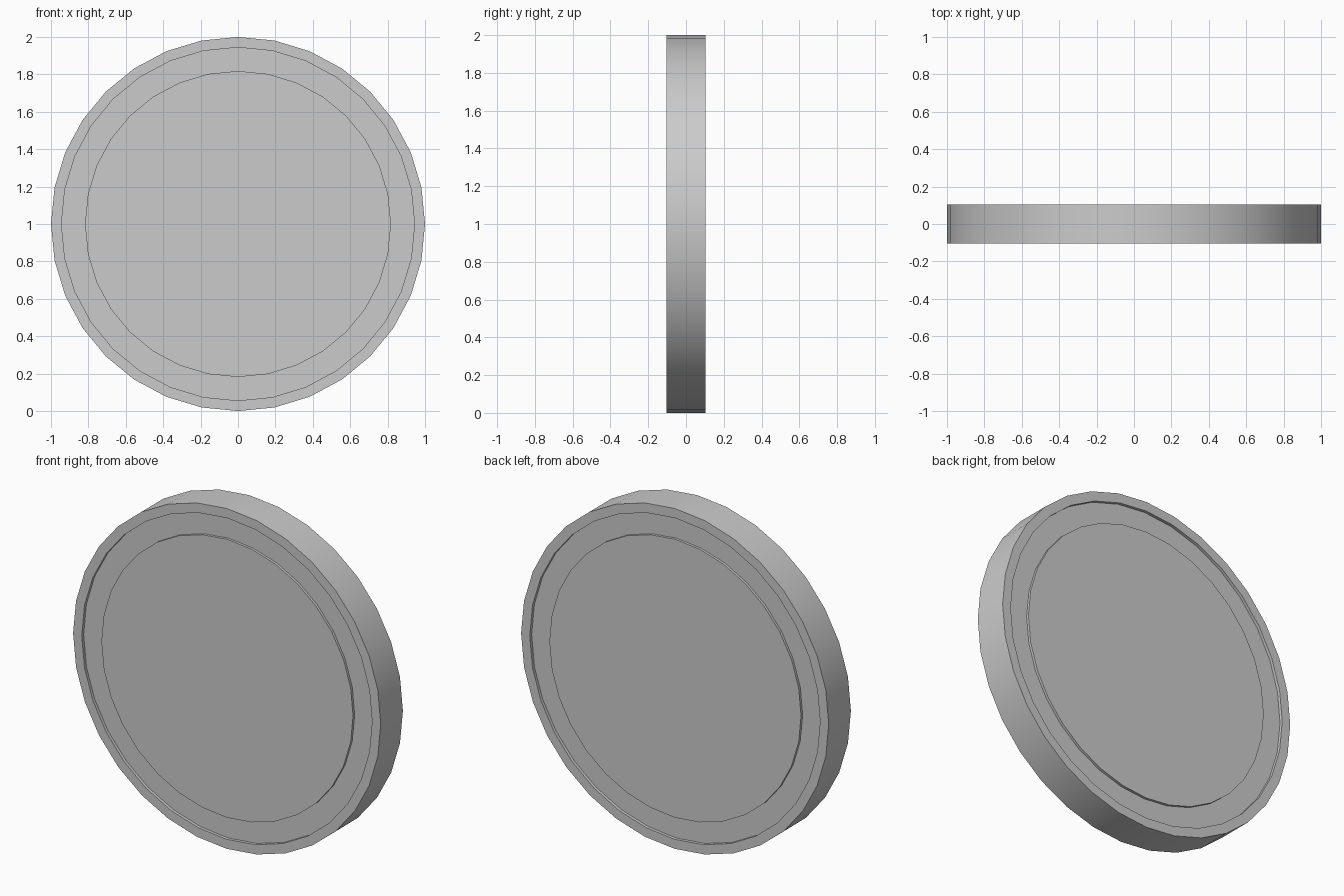
import bpy, bmesh
from math import sin, cos, pi, radians

if "Cube" in bpy.data.objects:
    bpy.data.objects.remove(bpy.data.objects["Cube"])

SIDES = 32

# Half profile (radius, y) of one face: centre panel, shallow groove, rim
half = [(0.818, 0.100), (0.818, 0.085), (0.944, 0.085), (0.944, 0.103), (1.0, 0.103)]
# Mirror it so both faces of the disc match
profile = [(r, -y) for r, y in half] + list(reversed(half))

bm = bmesh.new()
rings = []
for r, y in profile:
    rings.append([bm.verts.new((r * sin(2 * pi * i / SIDES), y,
                                1 + r * cos(2 * pi * i / SIDES))) for i in range(SIDES)])

# Bridge consecutive rings
for a, b in zip(rings, rings[1:]):
    for i in range(SIDES):
        j = (i + 1) % SIDES
        bm.faces.new((a[i], a[j], b[j], b[i]))

# Flat centre panels
bm.faces.new(rings[0])
bm.faces.new(rings[-1])
bmesh.ops.recalc_face_normals(bm, faces=bm.faces)

mesh = bpy.data.meshes.new("round_disc")
bm.to_mesh(mesh)
bm.free()
disc = bpy.data.objects.new("round_disc", mesh)
bpy.context.collection.objects.link(disc)

# Smooth outer band, sharp steps
bpy.context.view_layer.objects.active = disc
disc.select_set(True)
bpy.ops.object.shade_smooth_by_angle(angle=radians(30))
